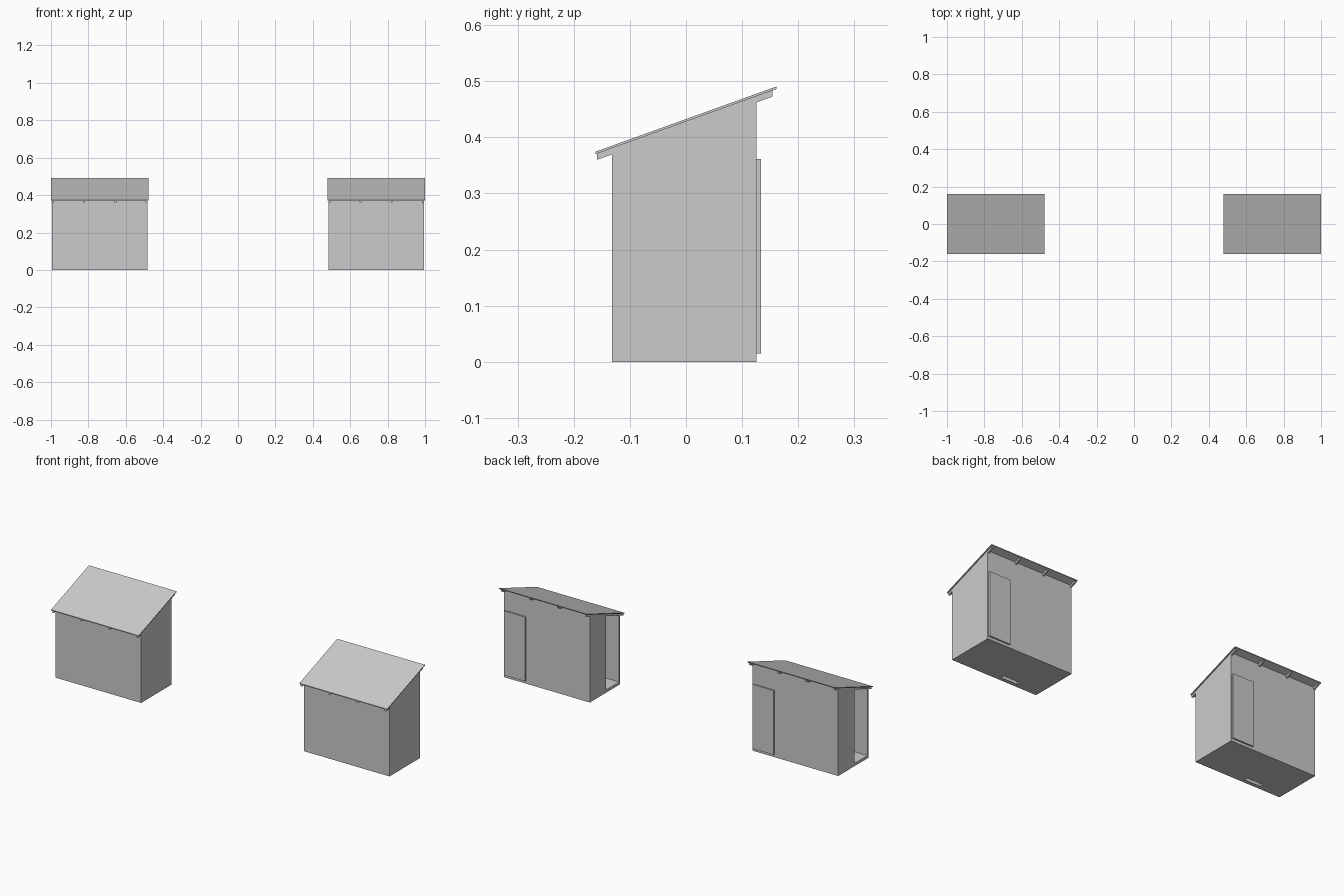
import bpy, bmesh

if "Cube" in bpy.data.objects:
    bpy.data.objects.remove(bpy.data.objects["Cube"])

HALF = 0.255            # half body length
Y0, Y1 = -0.132, 0.126  # front and back faces
T = 0.009               # wall thickness
FLOOR = 0.015
SLOPE = 0.36


def under(y, drop=0.0):
    """Height of the roof underside at depth y."""
    return 0.428 + SLOPE * y - drop


def prism(name, x0, x1, profile, cx):
    """Extrude a (y, z) profile from x0 to x1."""
    bm = bmesh.new()
    face = bm.faces.new([bm.verts.new((x0, y, z)) for y, z in profile])
    ext = bmesh.ops.extrude_face_region(bm, geom=[face])
    verts = [v for v in ext["geom"] if isinstance(v, bmesh.types.BMVert)]
    bmesh.ops.translate(bm, verts=verts, vec=(x1 - x0, 0, 0))
    bmesh.ops.recalc_face_normals(bm, faces=bm.faces)
    mesh = bpy.data.meshes.new(name)
    bm.to_mesh(mesh)
    bm.free()
    obj = bpy.data.objects.new(name, mesh)
    obj.location.x = cx
    bpy.context.collection.objects.link(obj)
    return obj


def box(name, x0, x1, y0, y1, z0, z1, cx):
    return prism(name, x0, x1, [(y0, z0), (y1, z0), (y1, z1), (y0, z1)], cx)


def wall(name, x0, x1, y0, y1, cx):
    """Wall standing on the floor with its top cut to the roof slope."""
    return prism(name, x0, x1, [(y0, FLOOR), (y1, FLOOR),
                                (y1, under(y1)), (y0, under(y0))], cx)


def shed(cx):
    # floor with a drain slot
    floor = box("floor", -HALF, HALF, Y0, Y1, 0, FLOOR, cx)
    cutter = box("drain_cutter", -0.12, -0.025, -0.112, -0.092, -0.05, 0.05, cx)
    cutter.hide_render = True
    cutter.hide_viewport = True
    cut = floor.modifiers.new("drain_slot", 'BOOLEAN')
    cut.operation = 'DIFFERENCE'
    cut.object = cutter
    # walls; the left end wall leaves an open doorway near the front
    wall("front_wall", -HALF, HALF, Y0, Y0 + T, cx)
    wall("back_wall", -HALF, HALF, Y1 - T, Y1, cx)
    wall("right_wall", HALF - T, HALF, Y0 + T, Y1 - T, cx)
    wall("left_wall", -HALF, -HALF + T, -0.013, Y1 - T, cx)
    # door on the back
    box("door", 0.124, 0.249, Y1, 0.134, FLOOR, 0.361, cx)
    # rafters showing at both eaves
    w = 0.010
    for i in range(4):
        x = -HALF + i * (2 * HALF - w) / 3
        a, b = -0.159, 0.154
        prism("rafter", x, x + w, [(a, under(a, 0.011)), (b, under(b, 0.011)),
                                   (b, under(b)), (a, under(a))], cx)
    # sloping roof sheet
    a, b = -0.161, 0.161
    prism("roof", -0.261, 0.261, [(a, under(a)), (b, under(b)),
                                  (b, under(b, -0.0045)), (a, under(a, -0.0045))], cx)


for centre in (-0.739, 0.739):
    shed(centre)
